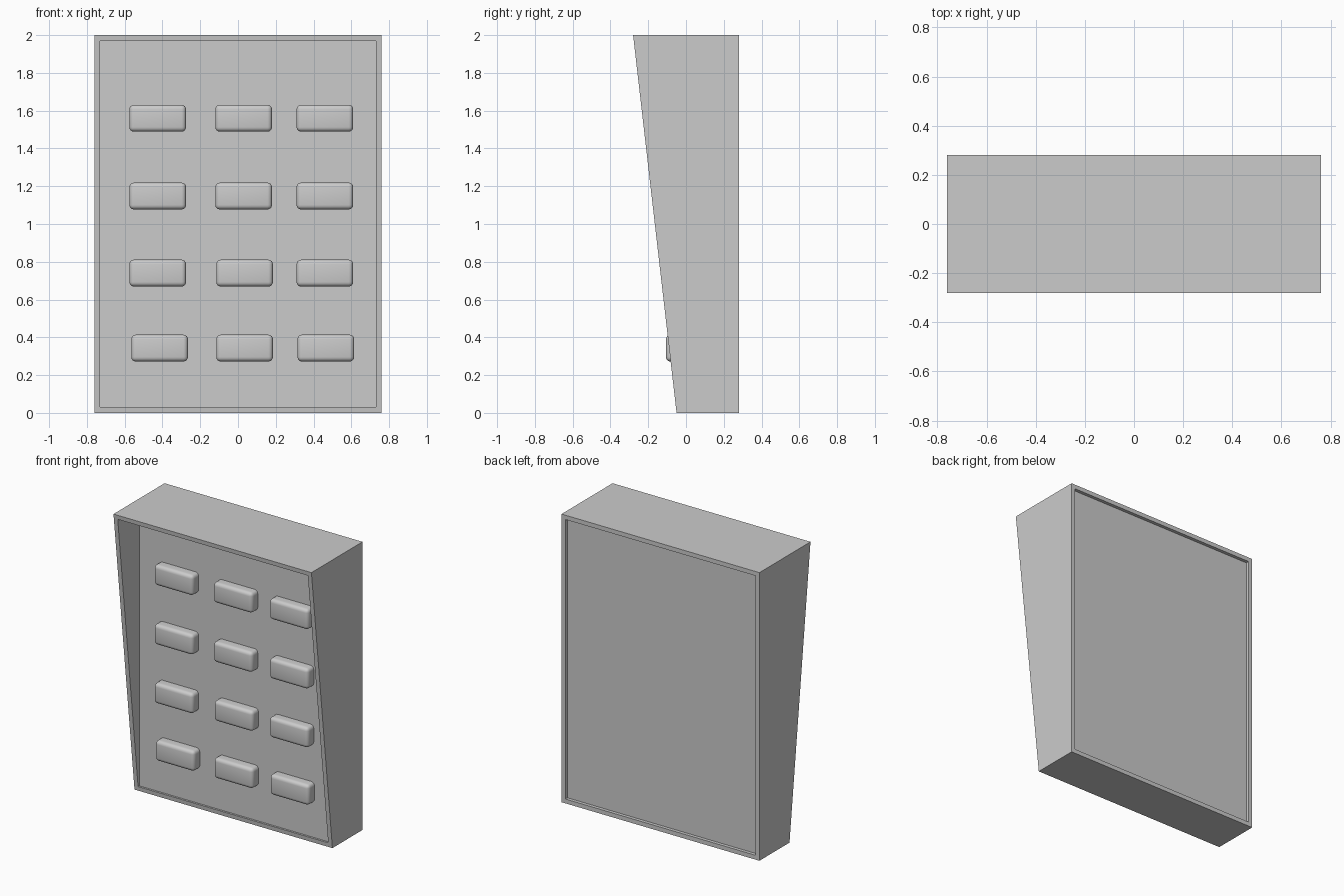
import bpy, bmesh

if "Cube" in bpy.data.objects:
    bpy.data.objects.remove(bpy.data.objects["Cube"])

W, TOP, RIM = 0.76, 2.0, 0.03
BACK, PANEL, BACK_PANEL = 0.28, -0.04, 0.257


def slope(z):
    """Depth of the slanted front rim at height z."""
    return -0.05 - 0.23 * z / TOP


def finish(bm, name):
    bmesh.ops.recalc_face_normals(bm, faces=bm.faces)
    mesh = bpy.data.meshes.new(name)
    bm.to_mesh(mesh)
    bm.free()
    obj = bpy.data.objects.new(name, mesh)
    bpy.context.collection.objects.link(obj)
    return obj


# Wedge housing: nested rectangular rings from back panel round to front panel
bm = bmesh.new()


def ring(inset, depth):
    x, lo, hi = W - inset, inset, TOP - inset
    return [bm.verts.new((px, depth(pz), pz))
            for px, pz in ((-x, lo), (x, lo), (x, hi), (-x, hi))]


rings = [ring(RIM, lambda z: BACK_PANEL), ring(RIM, lambda z: BACK),
         ring(0, lambda z: BACK), ring(0, slope),
         ring(RIM, slope), ring(RIM, lambda z: PANEL)]
for a, b in zip(rings, rings[1:]):
    for i in range(4):
        j = (i + 1) % 4
        bm.faces.new((a[i], a[j], b[j], b[i]))
bm.faces.new(rings[0])
bm.faces.new(rings[-1])
finish(bm, "keypad_housing")


# Rounded push buttons
def button(name, x, z):
    front, rear = -0.106, PANEL + 0.01
    bm = bmesh.new()
    bmesh.ops.create_cube(bm, size=1)
    bmesh.ops.scale(bm, vec=(0.30, rear - front, 0.142), verts=bm.verts)
    bmesh.ops.translate(bm, vec=(x, (front + rear) / 2, z), verts=bm.verts)
    edges = [e for e in bm.edges
             if not all(v.co.y > PANEL for v in e.verts)]
    bmesh.ops.bevel(bm, geom=edges, offset=0.024, segments=4, profile=0.5,
                    affect='EDGES')
    obj = finish(bm, name)
    bpy.ops.object.select_all(action='DESELECT')
    obj.select_set(True)
    bpy.context.view_layer.objects.active = obj
    bpy.ops.object.shade_smooth_by_angle()


rows = [(1.56, (-0.425, 0.03, 0.46)),
        (1.148, (-0.425, 0.03, 0.46)),
        (0.74, (-0.425, 0.035, 0.46)),
        (0.343, (-0.415, 0.035, 0.465))]
for r, (z, columns) in enumerate(rows, 1):
    for c, x in enumerate(columns, 1):
        button(f"button_row{r}_column{c}", x, z)
